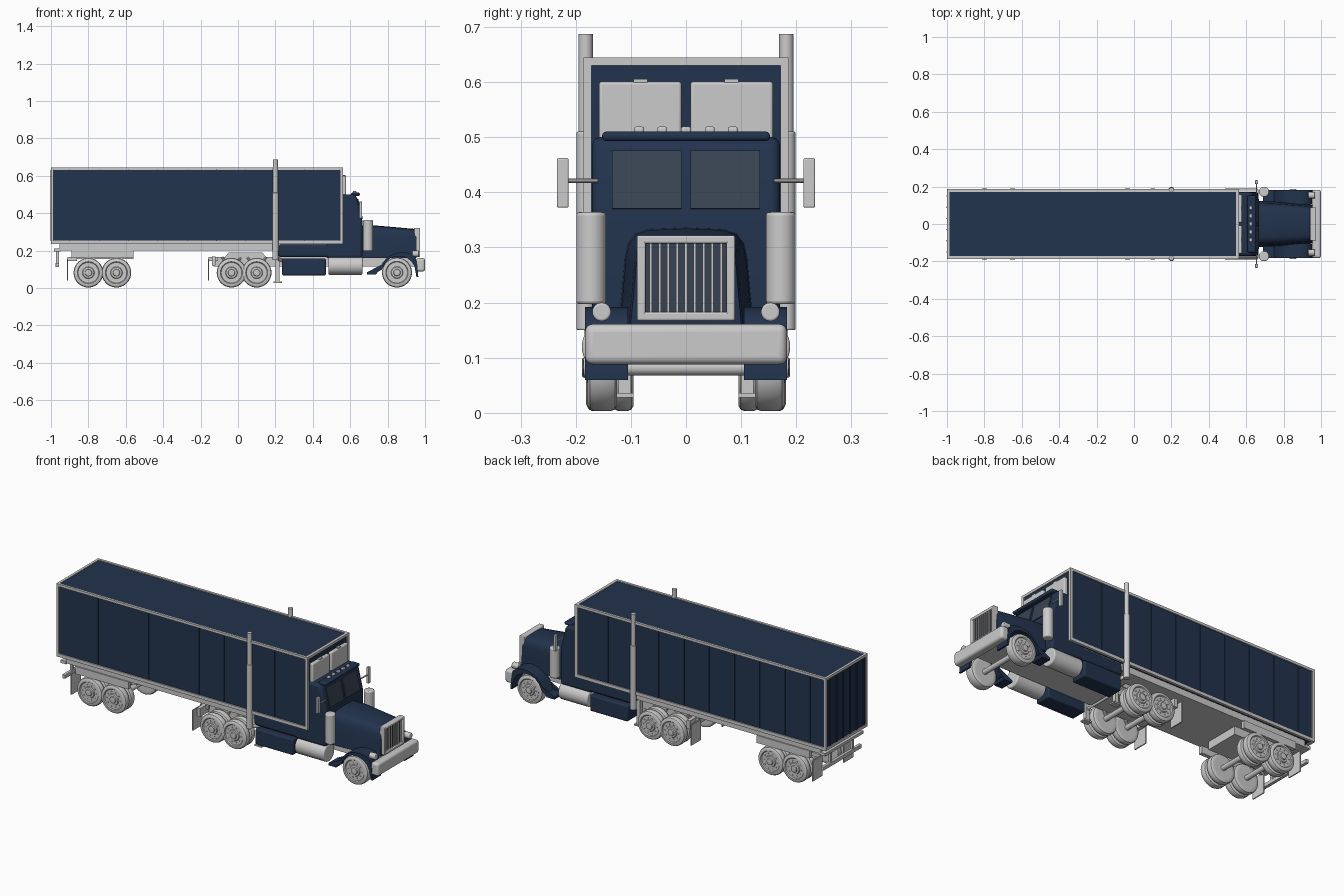
import bpy, bmesh, math
from mathutils import Vector

if "Cube" in bpy.data.objects:
    bpy.data.objects.remove(bpy.data.objects["Cube"])


def material(name, col):
    m = bpy.data.materials.new(name)
    m.diffuse_color = (*col, 1)
    m.use_nodes = True
    m.node_tree.nodes["Principled BSDF"].inputs["Base Color"].default_value = m.diffuse_color
    return m


BLUE = material("navy_paint", (0.016, 0.033, 0.075))
GLASS = material("dark_glass", (0.04, 0.055, 0.085))


def finish(name, bm, mat=None, bevel=0, seg=3):
    bmesh.ops.recalc_face_normals(bm, faces=bm.faces)
    me = bpy.data.meshes.new(name)
    bm.to_mesh(me)
    bm.free()
    ob = bpy.data.objects.new(name, me)
    bpy.context.collection.objects.link(ob)
    if mat:
        me.materials.append(mat)
    if bevel:
        b = ob.modifiers.new("bevel", 'BEVEL')
        b.width, b.segments, b.limit_method = bevel, seg, 'ANGLE'
    bpy.ops.object.select_all(action='DESELECT')
    ob.select_set(True)
    bpy.context.view_layer.objects.active = ob
    bpy.ops.object.shade_smooth_by_angle(angle=math.radians(35))
    return ob


def box(name, x, y, z, mat=None, bevel=0, seg=3):
    bm = bmesh.new()
    bmesh.ops.create_cube(bm, size=1)
    for v in bm.verts:
        v.co = Vector([(r[0] + r[1]) / 2 + c * abs(r[1] - r[0]) for r, c in zip((x, y, z), v.co)])
    return finish(name, bm, mat, bevel, seg)


def rod(name, a, b, r, mat=None, bevel=0, n=24):
    bm = bmesh.new()
    a, b = Vector(a), Vector(b)
    bmesh.ops.create_cone(bm, cap_ends=True, segments=n, radius1=r, radius2=r, depth=(b - a).length)
    q = Vector((0, 0, 1)).rotation_difference(b - a)
    for v in bm.verts:
        v.co = q @ v.co + (a + b) / 2
    return finish(name, bm, mat, bevel)


def loft(name, rings, mat=None, bevel=0, caps=True):
    bm = bmesh.new()
    vs = [[bm.verts.new(p) for p in ring] for ring in rings]
    n = len(vs[0])
    for a, b in zip(vs, vs[1:]):
        for i in range(n):
            bm.faces.new((a[i], a[(i + 1) % n], b[(i + 1) % n], b[i]))
    if caps:
        bm.faces.new(vs[0])
        bm.faces.new(vs[-1])
    return finish(name, bm, mat, bevel)


def prism(name, xz, y0, y1, mat=None, bevel=0):
    return loft(name, [[(x, y, z) for x, z in xz] for y in (y0, y1)], mat, bevel)


def lathe_y(name, cx, cz, prof, s, n=36):
    # prof: (radius, y) pairs, spun about a y axis
    return loft(name, [[(cx + r * math.cos(2 * math.pi * i / n), s * y,
                         cz + r * math.sin(2 * math.pi * i / n)) for i in range(n)] for r, y in prof])


def wheel(name, x, z, R, y0, y1, s):
    lathe_y(name, x, z, [(.055, y0), (R - .01, y0), (R - .003, y0 + .004), (R, y0 + .012),
                         (R, y1 - .012), (R - .003, y1 - .005), (R - .012, y1), (R - .02, y1),
                         (R - .024, y1 - .005), (.032, y1 - .005), (.029, y1), (.019, y1 + .001),
                         (.017, y1 + .007), (.008, y1 + .008)], s)
    for i in range(10):
        a = i * math.pi / 5
        c = (x + .042 * math.cos(a), z + .042 * math.sin(a))
        rod(name + "_bolt", (c[0], s * (y1 - .007), c[1]), (c[0], s * (y1 - .001), c[1]), .003, n=6)


# trailer body and panels
box("trailer_body", (-.995, .555), (-.176, .176), (.24, .639), BLUE)
edges = [-.985, -.90] + [-.90 + .157 * i for i in range(1, 9)] + [.545]
for s in (-1, 1):
    for a, b in zip(edges, edges[1:]):
        box("side_panel", (a + .0015, b - .0015), (s * .17, s * .180), (.252, .63), BLUE)
    # trailer frame
    for z in ((.235, .253), (.630, .644)):
        box("side_rail", (-1, .562), (s * .172, s * .186), z)
    for x in ((-1, -.986), (.546, .562)):
        box("corner_post", x, (s * .171, s * .186), (.235, .644))
for x in ((-1, -.986), (.546, .562)):
    box("top_end_rail", x, (-.186, .186), (.630, .644))
    box("bottom_end_rail", x, (-.186, .186), (.235, .25))
for i in range(6):
    y = -.15 + .06 * i
    rod("door_rod", (-.999, y, .252), (-.999, y, .63), .004, BLUE, n=10)
# trailer floor and bogie
box("trailer_floor", (-.955, .55), (-.165, .165), (.2, .236))
box("bogie_frame", (-.89, -.56), (-.1, .1), (.155, .202))
for s in (-1, 1):
    box("bogie_side", (-.89, -.56), (s * .15, s * .172), (.16, .202))
    # front wall refrigeration panels
    box("wall_panel", (.555, .577), (s * .008, s * .158), (.44, .601), None, .006)
    box("panel_catch", (.56, .575), (s * .07, s * .095), (.598, .605))
    # rear guard
    box("guard_post", (-.972, -.958), (s * .09, s * .104), (.12, .21))
box("rear_guard", (-.975, -.957), (-.17, .17), (.112, .134), None, .003)
box("rear_light_bar", (-.985, -.95), (-.17, .17), (.196, .212))

# wheels, axles and mud flaps
for s in (-1, 1):
    for x in (-.80, -.65, -.035, .10):
        wheel("outer_wheel", x, .082, .079, .141, .181, s)
        wheel("inner_wheel", x, .082, .079, .095, .134, s)
    wheel("steer_wheel", .85, .083, .08, .125, .179, s)
    for x in (-.912, -.157):
        box("mud_flap", (x - .003, x + .003), (s * .095, s * .18), (.04, .155))
        box("flap_bracket", (x, x + .05), (s * .1, s * .112), (.145, .165))
for x in (-.80, -.65, -.035, .10, .85):
    rod("axle", (x, -.15, .082), (x, .15, .082), .014)

# tractor chassis and fifth wheel
box("chassis", (-.13, .95), (-.085, .085), (.115, .165))
box("rear_crossmember", (-.14, -.12), (-.165, .165), (.12, .168))
prism("fifth_wheel", [(-.07, .165), (.15, .165), (.13, .19), (-.05, .19)], -.09, .09)
for s in (-1, 1):
    for x in (-.035, .10):
        for d in (-1, 1):
            rod("suspension_arm", (x, s * .09, .09), (x + d * .05, s * .08, .165), .008, n=10)
    # landing legs
    box("landing_leg", (.2, .222), (s * .1, s * .122), (.035, .2))
    box("landing_foot", (.19, .236), (s * .095, s * .127), (.028, .036))
    # exhaust stacks
    rod("exhaust_pipe", (.2, s * .182, .15), (.2, s * .182, .687), .013)
    rod("muffler", (.2, s * .182, .15), (.2, s * .182, .51), .0165, None, .003)
    # boxes and fuel tanks
    box("tool_box", (.235, .47), (s * .09, s * .184), (.068, .158), BLUE, .008)
    rod("fuel_tank", (.483, s * .14, .12), (.665, s * .14, .12), .049, None, .006, 40)
    rod("tank_elbow", (.2, s * .182, .165), (.25, s * .1, .14), .01)
rod("landing_brace", (.211, -.11, .1), (.211, .11, .1), .007)

# sleeper base and cab
box("sleeper_base", (.215, .51), (-.17, .17), (.165, .238), BLUE, .015)
prism("cab", [(.47, .16), (.665, .16), (.665, .36), (.637, .48), (.625, .5), (.47, .5)],
      -.17, .17, BLUE, .014)
box("roof_visor", (.605, .652), (-.152, .152), (.493, .51), BLUE, .007)
for s in (-1, 1):
    prism("windscreen", [(.664, .37), (.668, .371), (.643, .476), (.637, .475)],
          s * .008, s * .134, GLASS)
    # air cleaner
    rod("air_cleaner", (.695, s * .172, .197), (.695, s * .172, .364), .027, None, .006, 32)
    # mirrors
    rod("mirror_arm", (.655, s * .16, .421), (.655, s * .222, .421), .004, n=10)
    box("mirror", (.647, .663), (s * .213, s * .234), (.372, .462), None, .003)
for y in (-.085, -.043, 0, .043, .085):
    box("roof_light", (.615, .633), (y - .009, y + .009), (.505, .519), None, .004)

# hood
half = [(.118, .16), (.112, .22), (.107, .28), (.101, .308), (.088, .325), (.066, .333), (0, .336)]
sect = half + [(-y, z) for y, z in half[-2::-1]]
loft("hood", [[(x, y * k, .16 + (z - .16) * h) for y, z in sect]
              for x, k, h in ((.655, 1.04, 1), (.74, 1.02, .99), (.94, .88, .89), (.955, .85, .87))], BLUE)
# grille
box("grille_core", (.945, .964), (-.078, .078), (.175, .312), GLASS)
for s in (-1, 1):
    box("grille_side", (.942, .974), (s * .073, s * .089), (.167, .322), None, .004)
box("grille_top", (.942, .974), (-.089, .089), (.307, .322), None, .004)
box("grille_bottom", (.942, .974), (-.089, .089), (.167, .183), None, .004)
for i in range(9):
    y = -.064 + .016 * i
    box("grille_bar", (.96, .97), (y - .0023, y + .0023), (.18, .31))
# fenders, headlights and bumper
outer = [(.69, .073), (.738, .073), (.757, .1), (.775, .138), (.802, .168), (.84, .186), (.885, .192),
         (.925, .185), (.948, .165), (.958, .13), (.964, .06)]
inner = [(.954, .06), (.944, .115), (.93, .14), (.905, .16), (.875, .17), (.84, .17), (.81, .158),
         (.788, .135), (.768, .098), (.744, .085), (.69, .085)]
for s in (-1, 1):
    prism("fender", outer + inner, s * .105, s * .183, BLUE)
    rod("headlight", (.93, s * .153, .183), (.968, s * .153, .183), .017, None, .004)
box("bumper", (.952, 1.0), (-.183, .183), (.088, .161), None, .014, 5)
